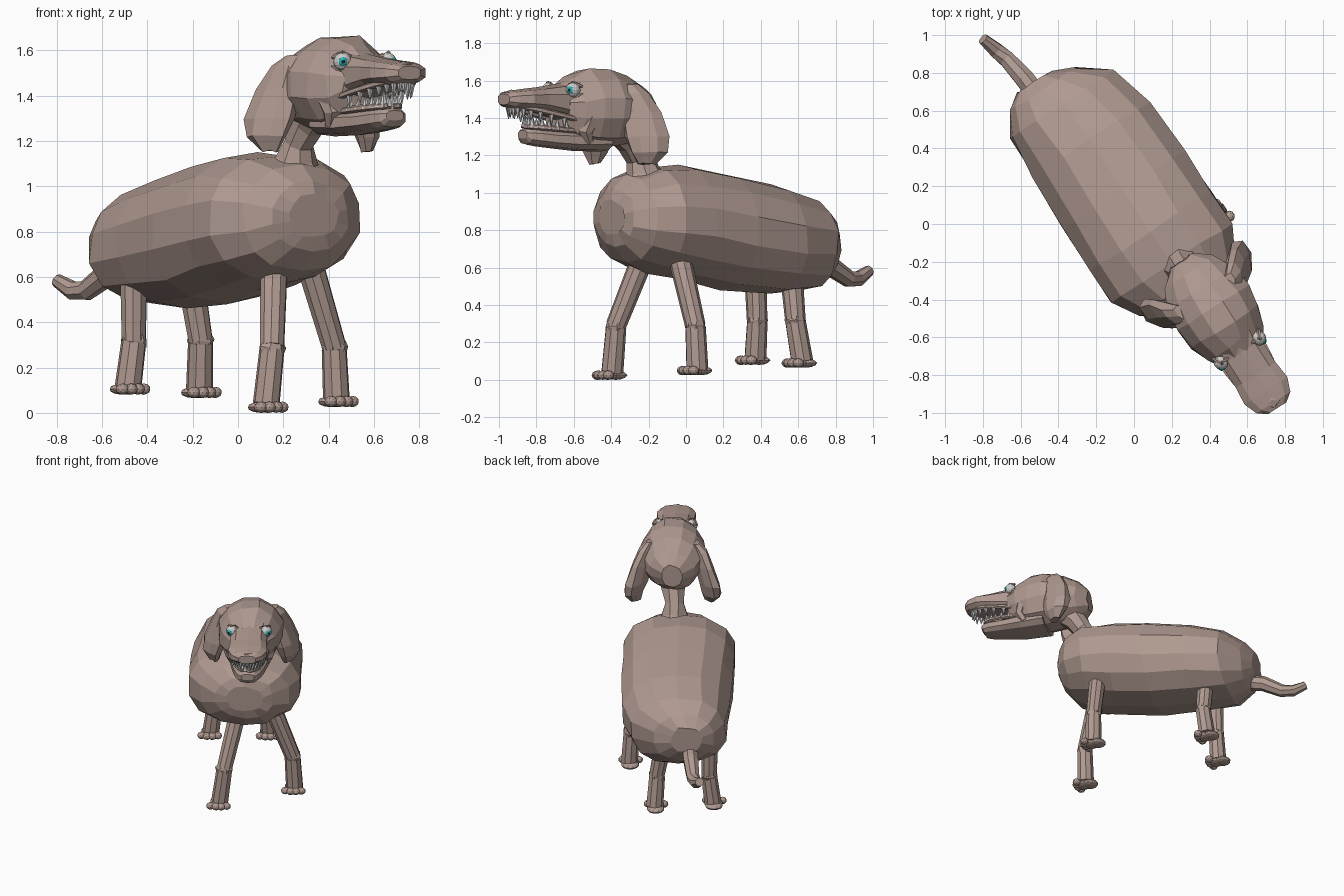
import bpy, bmesh, math, random
from mathutils import Vector, Matrix

if "Cube" in bpy.data.objects:
    bpy.data.objects.remove(bpy.data.objects["Cube"])

random.seed(4)
D = Vector((0.54, -0.84, 0)).normalized()    # nose direction
N = Vector((0.84, 0.54, 0)).normalized()     # sideways
Z = Vector((0, 0, 1))


def P(u, v, z):
    return D * u + N * v + Z * z


def material(name, c):
    m = bpy.data.materials.new(name)
    m.diffuse_color = (*c, 1)
    m.use_nodes = True
    m.node_tree.nodes["Principled BSDF"].inputs["Base Color"].default_value = m.diffuse_color
    return m


FUR = material("fur", (0.43, 0.32, 0.28))
WHITE = material("eye white", (0.75, 0.75, 0.75))
TEAL = material("iris", (0.02, 0.45, 0.45))
DARK = material("pupil", (0.02, 0.02, 0.02))
TOOTH = material("tooth", (0.55, 0.58, 0.58))


def finish(name, bm, mat=FUR):
    bmesh.ops.recalc_face_normals(bm, faces=bm.faces)
    me = bpy.data.meshes.new(name)
    bm.to_mesh(me)
    bm.free()
    me.materials.append(mat)
    ob = bpy.data.objects.new(name, me)
    bpy.context.collection.objects.link(ob)
    return ob


def loft(name, rings, sides=12, power=1.0, jitter=0.0, mat=FUR):
    """Skin rings of (centre, half axis a, half axis b)."""
    bm = bmesh.new()
    loops = []
    for c, a, b in rings:
        loop = []
        for i in range(sides):
            t = 2 * math.pi * (i + 0.5) / sides
            ca, sa = math.cos(t), math.sin(t)
            co = (c + a * math.copysign(abs(ca) ** power, ca)
                  + b * math.copysign(abs(sa) ** power, sa))
            co += Vector([random.uniform(-jitter, jitter) for _ in range(3)])
            loop.append(bm.verts.new(co))
        loops.append(loop)
    for p, q in zip(loops, loops[1:]):
        for i in range(sides):
            j = (i + 1) % sides
            bm.faces.new((p[i], p[j], q[j], q[i]))
    bm.faces.new(loops[0])
    bm.faces.new(loops[-1])
    return finish(name, bm, mat)


def long_loft(name, rows, **kw):
    """Rows of (u, top, bottom, half width, sideways centre) along the nose direction."""
    return loft(name, [(P(u, vc, (t + b) / 2), N * w, Z * (t - b) / 2)
                       for u, t, b, w, vc in rows], **kw)


def tube(name, pts, radii, sides=8, **kw):
    pts = [Vector(p) for p in pts]
    rings = []
    for i, p in enumerate(pts):
        t = (pts[min(i + 1, len(pts) - 1)] - pts[max(i - 1, 0)]).normalized()
        a = (N - t * N.dot(t)).normalized() if abs(t.dot(N)) < 0.95 else t.cross(Z).normalized()
        rings.append((p, a * radii[i], t.cross(a) * radii[i]))
    return loft(name, rings, sides, **kw)


# Barrel body
long_loft("body", [
    (-0.92, 0.84, 0.65, 0.11, -.04), (-0.86, 0.91, 0.56, 0.21, -.02),
    (-0.74, 0.98, 0.48, 0.33, .025), (-0.50, 1.045, 0.465, 0.375, .05),
    (-0.18, 1.11, 0.485, 0.39, .05), (0.08, 1.145, 0.54, 0.39, .05),
    (0.28, 1.14, 0.575, 0.39, .055), (0.42, 1.09, 0.63, 0.31, .06),
    (0.495, 1.02, 0.71, 0.20, .065), (0.515, 0.96, 0.77, 0.13, .065)],
    sides=14, power=0.9, jitter=0.008)

# Tail
tube("tail", [(-.48, .64, .64), (-.58, .77, .61), (-.67, .87, .54),
              (-.73, .92, .54), (-.80, .98, .585)],
     [.06, .055, .046, .042, .03])

# Neck
tube("neck", [(.25, -.22, 1.06), (.26, -.23, 1.12), (.27, -.25, 1.19),
              (.31, -.29, 1.27), (.36, -.36, 1.36)], [.13, .09, .07, .085, .1],
     jitter=0.006)

# Legs: hip, knee, ankle and floor height
legs = {
    "front_leg_left": ((.16, -.22, .68), (.15, -.375, .29), (.125, -.395, .04), 0.0),
    "front_leg_right": ((.31, -.04, .68), (.425, .05, .29), (.435, .06, .05), 0.025),
    "back_leg_left": ((-.46, .37, .62), (-.46, .38, .32), (-.485, .37, .11), 0.08),
    "back_leg_right": ((-.21, .56, .60), (-.165, .585, .32), (-.17, .62, .10), 0.065)}
for name, (hip, knee, ankle, floor) in legs.items():
    hip, knee, ankle = Vector(hip), Vector(knee), Vector(ankle)
    tube(name + "_upper", [hip, knee], [.062, .055], sides=10)
    tube(name + "_knee", [knee + Z * .025, knee, knee - Z * .03],
         [.05, .058, .05], sides=7, jitter=0.006)
    tube(name + "_lower", [knee - Z * .01, ankle], [.056, .06], sides=9)
    # Paw with four toes and a heel
    bm = bmesh.new()
    base = Vector((ankle.x, ankle.y, floor)) + D * .012 - N * .008
    spots = [(-.04, 0, .062)] + [(.06 - abs(k) * .012, k * .037, .03)
                                 for k in (-1.5, -.5, .5, 1.5)]
    for u, v, r in spots + [(.01, 0, .06)]:
        m = Matrix.Translation(base + P(u, v, .025)) @ Matrix.Diagonal((r, r, .025, 1))
        bmesh.ops.create_icosphere(bm, subdivisions=2, radius=1, matrix=m)
    finish(name + "_paw", bm)

# Skull, upper muzzle and lower jaw
HV = 0.11
long_loft("skull", [
    (0.30, 1.50, 1.34, 0.07, HV), (0.37, 1.57, 1.28, 0.16, HV),
    (0.48, 1.63, 1.25, 0.21, HV), (0.60, 1.665, 1.235, 0.23, HV),
    (0.72, 1.665, 1.235, 0.215, HV), (0.82, 1.62, 1.26, 0.175, HV),
    (0.89, 1.575, 1.33, 0.13, HV)], sides=12, jitter=0.008)
long_loft("upper_muzzle", [
    (0.76, 1.62, 1.34, 0.16, HV), (0.88, 1.585, 1.385, 0.13, HV),
    (1.02, 1.565, 1.43, 0.13, HV), (1.12, 1.555, 1.445, 0.14, HV),
    (1.195, 1.545, 1.455, 0.11, HV), (1.23, 1.53, 1.47, 0.06, HV)],
    sides=10, power=0.75)
long_loft("lower_jaw", [
    (0.62, 1.36, 1.22, 0.14, HV), (0.80, 1.335, 1.225, 0.135, HV),
    (0.95, 1.335, 1.24, 0.11, HV), (1.04, 1.345, 1.25, 0.09, HV),
    (1.09, 1.345, 1.26, 0.07, HV), (1.11, 1.335, 1.29, 0.045, HV)],
    sides=10, power=0.75)


# Mouth arch: point at s in -1..1 around a rounded U
def arch(s, back, front, w, z0, z1):
    k = 1 - abs(s) ** 2.2
    return P(back + (front - back) * k, HV + w * math.sin(s * math.pi / 2), z0 + (z1 - z0) * k)


UP = (0.80, 1.195, 0.125, 1.385, 1.47)
LOW = (0.80, 1.09, 0.10, 1.33, 1.355)
for name, a in (("upper_lip", UP), ("lower_lip", LOW)):
    tube(name, [arch(i / 6, *a) for i in range(-6, 7)], [.016] * 13, sides=6)
for name, a, sign, size in (("upper_teeth", UP, -1, .066), ("lower_teeth", LOW, 1, .055)):
    bm = bmesh.new()
    for i in range(-7, 8):
        h = size * random.uniform(.8, 1.15) * (1.25 if abs(i) == 2 else 1)
        p = arch(i / 8.2, *a)
        p += (P(0.98, HV, p.z) - p) * .04
        m = Matrix.Translation(p + Z * sign * h * .45) @ Matrix.Rotation(
            0 if sign > 0 else math.pi, 4, 'X')
        bmesh.ops.create_cone(bm, segments=6, radius1=.02, radius2=.002,
                              depth=h, cap_ends=True, matrix=m)
    finish(name, bm, TOOTH)

# Nose pad
bm = bmesh.new()
bmesh.ops.create_icosphere(bm, subdivisions=1, radius=1, matrix=Matrix.Translation(
    P(1.18, HV, 1.53)) @ Matrix.Diagonal((.045, .045, .022, 1)))
finish("nose", bm)

for side, s in (("left", -1), ("right", 1)):
    # Hanging ear, its back edge flared outward
    wide = (D * .85 - N * s * .45).normalized()
    thin = wide.cross(Z)
    loft("ear_" + side, [(P(u, HV + s * o, z), wide * hu, thin * t) for u, o, z, hu, t in (
        (.54, .14, 1.58, .06, .035), (.52, .18, 1.53, .085, .045), (.49, .21, 1.43, .11, .055),
        (.475, .25, 1.30, .125, .065), (.475, .265, 1.22, .10, .055),
        (.485, .255, 1.155, .045, .025))], sides=8, jitter=0.006)
    # Eyeball, iris and pupil looking forward and outward
    c = P(.865, HV + s * .118, 1.55)
    look = (D + N * s * .55).normalized()
    for part, r, off, mat in (("eyeball", .04, 0, WHITE), ("iris", .025, .019, TEAL),
                              ("pupil", .011, .035, DARK)):
        bm = bmesh.new()
        bmesh.ops.create_uvsphere(bm, u_segments=12, v_segments=8, radius=r,
                                  matrix=Matrix.Translation(c + look * off))
        finish(part + "_" + side, bm, mat)
    # Brow and lower lid ridges
    for part, dz, r in (("brow", .036, .013), ("lower_lid", -.038, .012)):
        tube(part + "_" + side, [c - look.cross(Z) * k * .045 + look * (.005 - abs(k) * .03)
                                 + Z * dz * (1 - .5 * abs(k)) for k in (-1, -.5, 0, .5, 1)],
             [r * .5, r, r, r, r * .5], sides=6)
    # Cheek fold at the corner of the mouth
    tube("cheek_" + side, [P(.70, HV + s * .15, 1.46), P(.76, HV + s * .135, 1.40),
                           P(.79, HV + s * .12, 1.33), P(.76, HV + s * .11, 1.27)],
         [.05, .055, .045, .03], sides=7)
